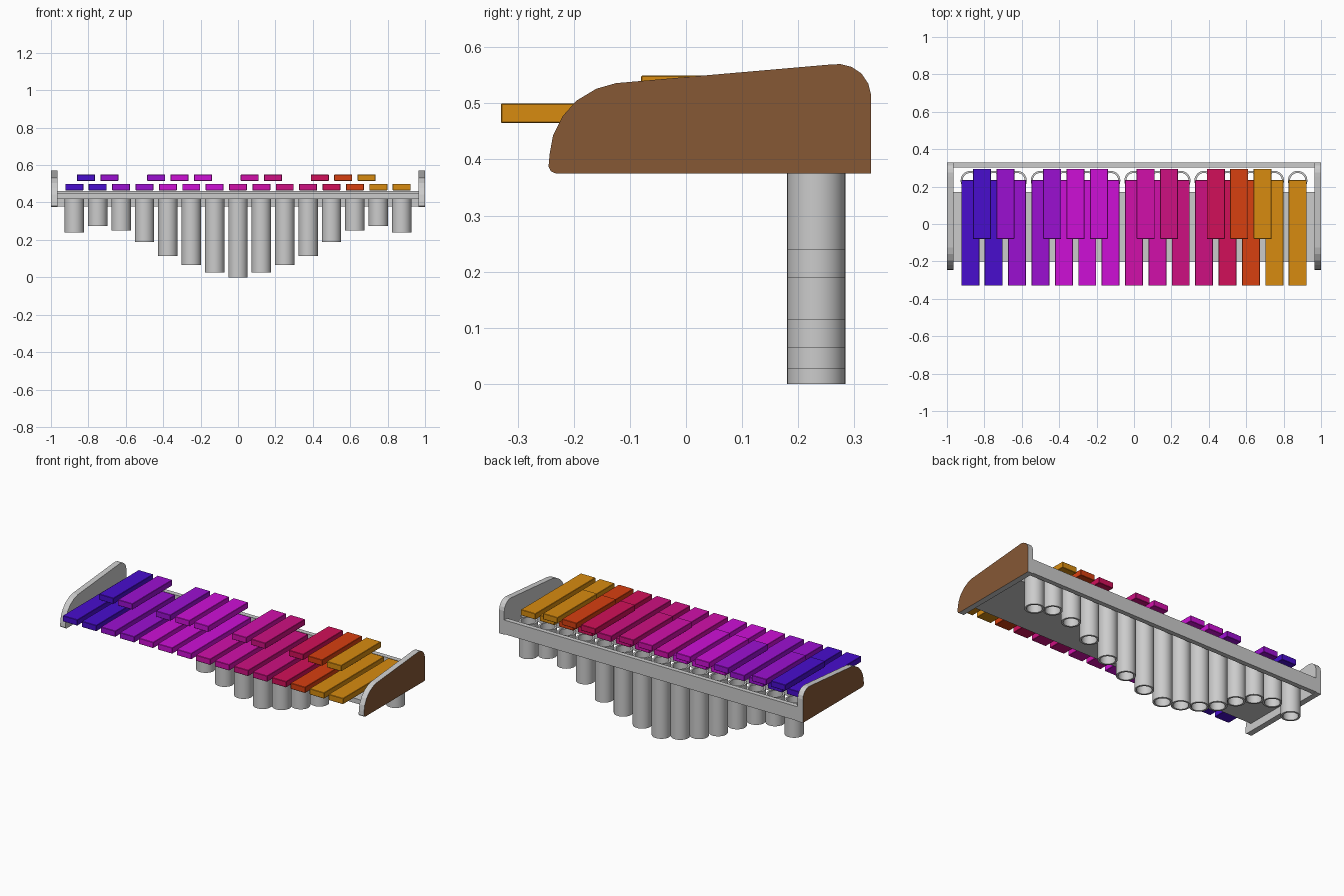
import bpy, bmesh, math
from mathutils import Vector

if "Cube" in bpy.data.objects:
    bpy.data.objects.remove(bpy.data.objects["Cube"], do_unlink=True)


def material(name, rgb):
    mat = bpy.data.materials.new(name)
    mat.use_nodes = True
    mat.diffuse_color = (*rgb, 1)
    mat.node_tree.nodes["Principled BSDF"].inputs["Base Color"].default_value = (*rgb, 1)
    return mat


grey = material("light grey metal", (0.6, 0.6, 0.6))
brown = material("brown wood", (0.24, 0.098, 0.036))

# Bar colours, each used up to a limit along x
bar_colours = [
    (-0.72, material("blue", (0.065, 0.004, 0.61))),
    (-0.40, material("purple", (0.33, 0.005, 0.64))),
    (-0.06, material("violet magenta", (0.61, 0.005, 0.67))),
    (0.15, material("magenta", (0.64, 0.005, 0.40))),
    (0.41, material("pink", (0.61, 0.005, 0.22))),
    (0.53, material("crimson", (0.64, 0.005, 0.10))),
    (0.66, material("orange red", (0.68, 0.05, 0.005))),
    (1.00, material("amber", (0.68, 0.26, 0.005))),
]


def bar_colour(x):
    return next(mat for limit, mat in bar_colours if x < limit)


def make_object(name, bm, *mats):
    bmesh.ops.recalc_face_normals(bm, faces=bm.faces)
    mesh = bpy.data.meshes.new(name)
    bm.to_mesh(mesh)
    bm.free()
    for mat in mats:
        mesh.materials.append(mat)
    obj = bpy.data.objects.new(name, mesh)
    bpy.context.collection.objects.link(obj)
    return obj


def box(name, low, high, mat, bevel=0):
    low, high = Vector(low), Vector(high)
    bm = bmesh.new()
    bmesh.ops.create_cube(bm, size=1)
    bmesh.ops.scale(bm, vec=high - low, verts=bm.verts)
    bmesh.ops.translate(bm, vec=(low + high) / 2, verts=bm.verts)
    if bevel:
        bmesh.ops.bevel(bm, geom=bm.edges[:], offset=bevel, segments=1, affect='EDGES')
    return make_object(name, bm, mat)


def tube(name, x, y, bottom, top, outer, inner):
    bm = bmesh.new()
    corners = [(outer, bottom), (outer, top), (inner, top), (inner, bottom)]
    verts = [bm.verts.new((x + r, y, z)) for r, z in corners]
    edges = [bm.edges.new((verts[i], verts[i - 1])) for i in range(4)]
    bmesh.ops.spin(bm, geom=verts + edges, cent=(x, y, 0), axis=(0, 0, 1),
                   angle=math.tau, steps=32, use_merge=True)
    bmesh.ops.remove_doubles(bm, verts=bm.verts, dist=0.0005)
    obj = make_object(name, bm, grey)
    bpy.context.view_layer.objects.active = obj
    obj.select_set(True)
    bpy.ops.object.shade_smooth_by_angle(angle=math.radians(40))
    obj.select_set(False)


# Side panels: curved profile, brown on the outer face only
panel_profile = [
    (-0.245, 0.387), (-0.241, 0.379), (-0.232, 0.375), (0.33, 0.375),
    (0.33, 0.515), (0.325, 0.535), (0.313, 0.553), (0.295, 0.565),
    (0.275, 0.57), (0.255, 0.569), (-0.125, 0.536), (-0.16, 0.526),
    (-0.195, 0.505), (-0.22, 0.477), (-0.237, 0.443), (-0.243, 0.41),
]
for side, label in ((1, "left"), (-1, "right")):
    bm = bmesh.new()
    face = bm.faces.new([bm.verts.new((side * 0.966, y, z)) for y, z in panel_profile])
    sweep = bmesh.ops.extrude_face_region(bm, geom=[face], use_keep_orig=True)
    moved = [v for v in sweep["geom"] if isinstance(v, bmesh.types.BMVert)]
    bmesh.ops.translate(bm, vec=(side * 0.034, 0, 0), verts=moved)
    for f in bm.faces:
        f.material_index = int(abs(f.calc_center_median().x) > 0.999)
    make_object(label + "_side_panel", bm, grey, brown)

# Frame: flat bed and back rail, with an open slot for the tubes
box("bed_plate", (-0.966, -0.2, 0.42), (0.966, 0.172, 0.448), grey)
box("back_rail", (-0.966, 0.302, 0.378), (0.966, 0.33, 0.462), grey)

# Lower bars with one resonator tube under each
pitch = 0.125
tube_bottoms = [0, 0.027, 0.065, 0.115, 0.19, 0.25, 0.275, 0.24]
for i in range(-7, 8):
    x = i * pitch
    box(f"lower_bar_{i + 8}", (x - 0.048, -0.33, 0.465), (x + 0.048, 0.235, 0.5),
        bar_colour(x), 0.002)
    tube(f"resonator_tube_{i + 8}", x, 0.232, tube_bottoms[abs(i)], 0.445, 0.052, 0.041)

# Upper bars in groups between the lower ones
for n, slot in enumerate((-7, -6, -4, -3, -2, 0, 1, 3, 4, 5)):
    x = (slot + 0.5) * pitch
    box(f"upper_bar_{n + 1}", (x - 0.048, -0.08, 0.515), (x + 0.048, 0.295, 0.55),
        bar_colour(x), 0.002)
